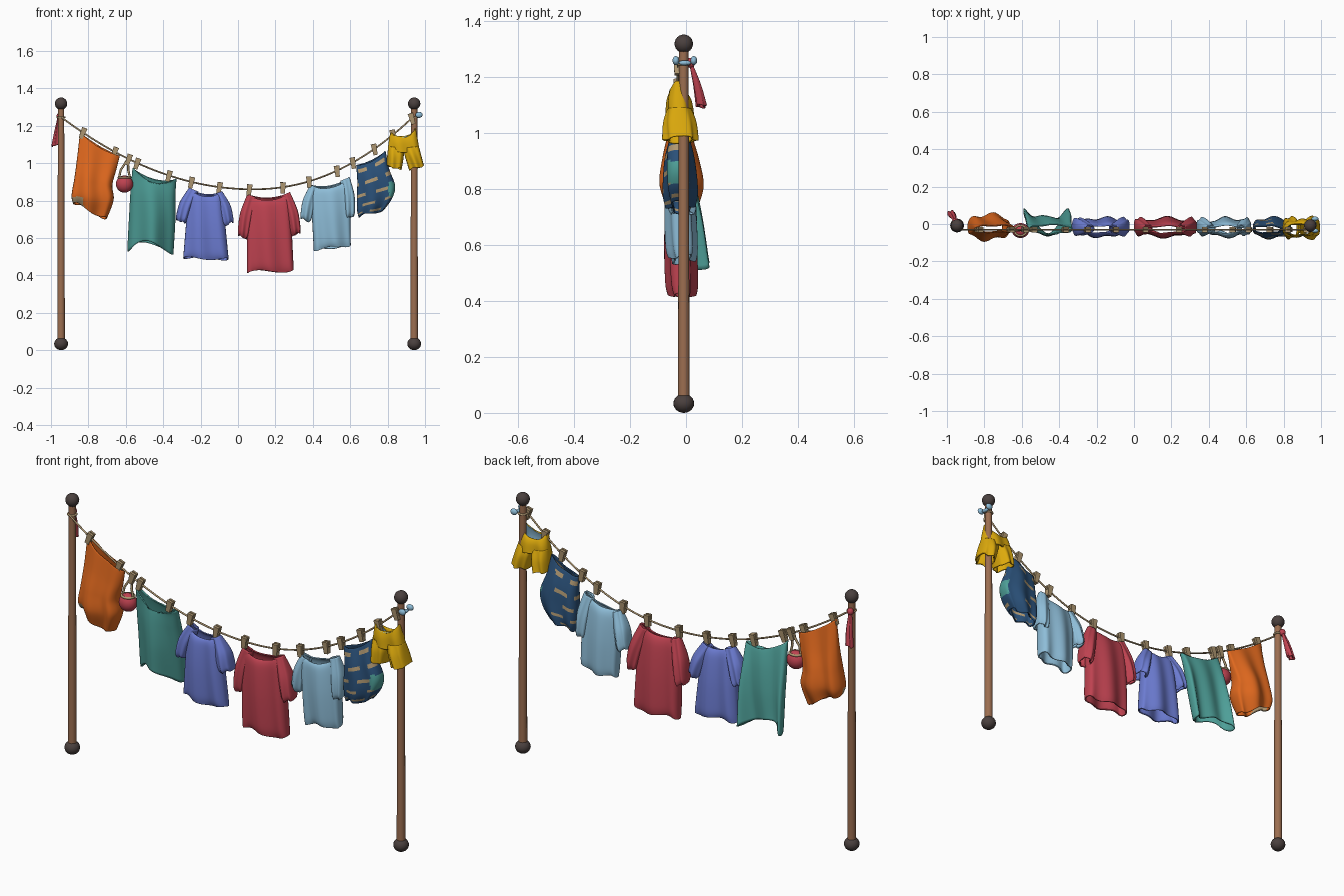
import bpy, bmesh, math
from mathutils import Vector, Matrix

cube = bpy.data.objects.get("Cube")
if cube:
    bpy.data.objects.remove(cube)


def material(name, code):
    def linear(v):
        return v / 12.92 if v < 0.04045 else ((v + 0.055) / 1.055) ** 2.4
    rgb = [linear(int(code[i:i + 2], 16) / 255) for i in (0, 2, 4)] + [1]
    mat = bpy.data.materials.new(name)
    mat.use_nodes = True
    mat.diffuse_color = rgb
    bsdf = next(n for n in mat.node_tree.nodes if n.type == 'BSDF_PRINCIPLED')
    bsdf.inputs["Base Color"].default_value = rgb
    bsdf.inputs["Roughness"].default_value = 0.8
    return mat


WOOD = material("brown wood", "9C6E50")
DARK = material("dark knob", "4A403E")
TAN = material("tan", "B09872")
RED = material("red cloth", "BE4250")
ORANGE = material("orange cloth", "DF681E")
TEAL = material("teal cloth", "4E9F98")
VIOLET = material("periwinkle cloth", "6C7CD2")
SKY = material("light blue cloth", "8EBDD8")
NAVY = material("navy cloth", "2A5078")
YELLOW = material("yellow cloth", "DDAA0C")


def finish(name, bm, mats, angle=50):
    mesh = bpy.data.meshes.new(name)
    bmesh.ops.recalc_face_normals(bm, faces=bm.faces)
    bm.to_mesh(mesh)
    bm.free()
    for m in mats:
        mesh.materials.append(m)
    mesh.shade_smooth()
    mesh.set_sharp_from_angle(angle=math.radians(angle))
    obj = bpy.data.objects.new(name, mesh)
    bpy.context.collection.objects.link(obj)
    return obj


def ball(name, mat, centre, size):
    bm = bmesh.new()
    bmesh.ops.create_uvsphere(bm, u_segments=20, v_segments=12, radius=1)
    bmesh.ops.transform(bm, matrix=Matrix.Translation(centre) @ Matrix.Diagonal((*size, 1)), verts=bm.verts)
    return finish(name, bm, [mat])


def cord(name, mat, points, radius, cyclic=False):
    curve = bpy.data.curves.new(name, 'CURVE')
    curve.dimensions = '3D'
    curve.bevel_depth = radius
    curve.bevel_resolution = 2
    spline = curve.splines.new('POLY')
    spline.points.add(len(points) - 1)
    for p, co in zip(spline.points, points):
        p.co = (*co, 1)
    spline.use_cyclic_u = cyclic
    curve.materials.append(mat)
    obj = bpy.data.objects.new(name, curve)
    bpy.context.collection.objects.link(obj)
    return obj


# Cloth tube: each row is left x, left z, right x, right z, half depth, centre y
def cloth(name, mats, rows, sag=0.0, hem=0.0, curl=0.0, fold=0.009, phase=0.0, rule=None, lining=0):
    sides, steps = 56, 9
    pts = [Vector(r) for r in rows]
    pts = [pts[0]] + pts + [pts[-1]]
    smooth = []
    for i in range(1, len(pts) - 2):
        a, b, c, d = pts[i - 1:i + 3]
        for k in range(steps):
            t = k / steps
            smooth.append(0.5 * (2 * b + (c - a) * t + (2 * a - 5 * b + 4 * c - d) * t ** 2
                                 + (3 * b - a - 3 * c + d) * t ** 3))
    smooth.append(pts[-1])
    bm = bmesh.new()
    rings = []
    for i, (xl, zl, xr, zr, depth, yc) in enumerate(smooth):
        t = i / (len(smooth) - 1)
        ring = []
        for j in range(sides):
            a = math.tau * j / sides
            c, s = math.cos(a), math.sin(a)
            u = (c + 1) / 2
            x = xl + (xr - xl) * u
            y = yc - depth * math.copysign(abs(s) ** 0.65, s) + curl * c * c * t
            y += fold * (0.3 + t) * abs(s) * math.sin(5 * a + phase + 1.5 * t)
            z = zl + (zr - zl) * u
            z -= sag * (1 - t) ** 5 * (1 - c * c) * (0.6 if (s > 0) == bool(lining) else 1)
            z -= hem * t ** 4 * c * c
            z += 0.8 * fold * t ** 3 * math.sin(3 * a + phase)
            ring.append(bm.verts.new((x, y, z)))
        rings.append(ring)
    for i in range(len(rings) - 1):
        for j in range(sides):
            k = (j + 1) % sides
            f = bm.faces.new((rings[i][j], rings[i][k], rings[i + 1][k], rings[i + 1][j]))
            if rule:
                f.material_index = rule(f.calc_center_median(), i, j)
    obj = finish(name, bm, mats, 80)
    solid = obj.modifiers.new("thickness", 'SOLIDIFY')
    solid.thickness = 0.006
    solid.offset = -1
    solid.material_offset = lining
    return obj


def shirt(name, mat, shoulders, hems, cuffs, depth, phase):
    (a, b), (c, d) = [[Vector(p) for p in pair] for pair in (shoulders, hems)]
    rows = []
    for t, k in ((0, 0.35), (0.15, 0.75), (0.5, 1), (0.88, 1), (1, 0.8)):
        rows.append((*a.lerp(c, t), *b.lerp(d, t), depth * k, -0.028 + 0.014 * t))
    cloth(name + "_body", [mat], rows, sag=0.04, phase=phase)
    # Short hanging sleeves
    for side, label, p, q in ((-1, "right", a, Vector(cuffs[0])), (1, "left", b, Vector(cuffs[1]))):
        mid = p.lerp(q, 0.5) + Vector((side * 0.013, 0.01))
        low = p.lerp(q, 0.85) + Vector((side * 0.008, 0))
        cloth(f"{name}_{label}_sleeve", [mat], [
            (*p, p.x - side * 0.05, p.y - 0.02, 0.02, -0.025),
            (*mid, mid.x - side * 0.065, mid.y - 0.025, depth * 0.85, -0.018),
            (*low, low.x - side * 0.06, low.y - 0.025, depth * 0.95, -0.014),
            (*q, q.x - side * 0.05, q.y - 0.02, depth * 0.75, -0.012)], fold=0.006, phase=phase + side)


# Posts with round ends
POST_Y = -0.008
for x, side in ((-0.946, "right"), (0.942, "left")):
    bm = bmesh.new()
    bmesh.ops.create_cone(bm, cap_ends=True, segments=14, radius1=0.021, radius2=0.017, depth=1.28,
                          matrix=Matrix.Translation((x, POST_Y, 0.67)))
    finish(side + "_post", bm, [WOOD])
    ball(side + "_post_foot", DARK, (x, POST_Y, 0.034), (0.037, 0.037, 0.034))
    ball(side + "_post_top", DARK, (x, POST_Y, 1.318), (0.033, 0.033, 0.033))
    loop = [(x + 0.02 * math.cos(i * math.tau / 16), POST_Y + 0.02 * math.sin(i * math.tau / 16), 1.245)
            for i in range(16)]
    cord(side + "_rope_wrap", TAN, loop, 0.005, True)


# Sagging rope
def rope_z(x):
    d = x - 0.08
    return 0.86 + (0.367 * d * d if d < 0 else 0.536 * d ** 2.1)


ROPE_Y = -0.03
cord("rope", TAN, [(x, ROPE_Y, rope_z(x)) for x in [-0.946 + 1.888 * i / 48 for i in range(49)]], 0.0045)

# Pegs: two tapered prongs leaning together
for n, x in enumerate((-0.83, -0.66, -0.585, -0.54, -0.37, -0.25, -0.1, 0.06, 0.24, 0.38, 0.53, 0.615,
                       0.73, 0.83, 0.93)):
    bm = bmesh.new()
    for s in (-1, 1):
        made = bmesh.ops.create_cube(bm, size=1)["verts"]
        for v in made:
            v.co.x *= 0.03 if v.co.z > 0 else 0.022
            v.co.y *= 0.012
            v.co.z *= 0.06
        bmesh.ops.transform(bm, verts=made, matrix=Matrix.Translation((0, s * 0.007, 0))
                            @ Matrix.Rotation(-s * 0.06, 4, 'X'))
    slope = (rope_z(x + 0.01) - rope_z(x - 0.01)) / 0.02
    bmesh.ops.transform(bm, verts=bm.verts, matrix=Matrix.Translation((x, ROPE_Y, rope_z(x) - 0.004))
                        @ Matrix.Rotation(-math.atan(slope) * 0.5 + 0.1, 4, 'Y'))
    finish(f"peg_{n}", bm, [TAN], 20)

# Three shirts
shirt("periwinkle_shirt", VIOLET, ((-0.262, 0.868), (-0.085, 0.85)), ((-0.293, 0.495), (-0.05, 0.485)),
      ((-0.332, 0.70), (-0.024, 0.685)), 0.05, 0.4)
shirt("red_shirt", RED, ((0.05, 0.835), (0.278, 0.845)), ((0.047, 0.42), (0.298, 0.422)),
      ((0.0, 0.615), (0.334, 0.63)), 0.05, 1.7)
shirt("light_blue_shirt", SKY, ((0.386, 0.885), (0.597, 0.925)), ((0.405, 0.535), (0.603, 0.56)),
      ((0.335, 0.705), (0.622, 0.72)), 0.049, 2.9)

# Orange garment with a tan corner
cloth("orange_garment", [ORANGE, TAN], [
    (-0.845, 1.165, -0.632, 1.04, 0.02, -0.025), (-0.86, 1.03, -0.652, 0.96, 0.04, -0.02),
    (-0.875, 0.92, -0.672, 0.88, 0.06, -0.018), (-0.89, 0.83, -0.665, 0.80, 0.068, -0.016),
    (-0.882, 0.79, -0.70, 0.70, 0.045, -0.015)], sag=0.02, fold=0.012, phase=0.8,
    rule=lambda p, i, j: int(p.x < -0.825 and p.z < 0.82 and p.y < -0.02))

# Teal wrap with ends curling backwards
cloth("teal_wrap", [TEAL], [
    (-0.564, 0.975, -0.329, 0.915, 0.025, -0.028), (-0.575, 0.85, -0.335, 0.82, 0.038, -0.02),
    (-0.583, 0.72, -0.335, 0.70, 0.042, -0.012), (-0.592, 0.59, -0.345, 0.56, 0.036, -0.005)],
    sag=0.05, hem=0.055, curl=0.075, fold=0.012, phase=2.2)


# Navy garment with dashed stripes and a teal side patch
def navy_rule(p, i, j):
    if p.x > 0.805 and p.y < 0.01 and 0.82 < p.z < 0.9:
        return 2
    plain_back = p.y > -0.01 and p.x > 0.745
    return int(not plain_back and i % 7 in (3, 4) and (j + 5 * (i // 7)) % 12 > 4)


cloth("navy_garment", [NAVY, TAN, TEAL], [
    (0.632, 0.99, 0.789, 1.065, 0.02, -0.028), (0.638, 0.90, 0.808, 0.97, 0.045, -0.025),
    (0.635, 0.82, 0.84, 0.88, 0.054, -0.022), (0.637, 0.75, 0.825, 0.81, 0.054, -0.02),
    (0.645, 0.715, 0.785, 0.75, 0.042, -0.02)], sag=0.02, phase=1.2, rule=navy_rule)

# Yellow shorts with a light blue lining showing over the low back waist
cloth("yellow_shorts_hips", [YELLOW, SKY], [
    (0.815, 1.17, 0.95, 1.185, 0.026, -0.03), (0.805, 1.11, 0.962, 1.12, 0.043, -0.025),
    (0.80, 1.06, 0.972, 1.06, 0.046, -0.022)], sag=0.07, fold=0.005, phase=0.5, lining=1)
cloth("yellow_shorts_right_leg", [YELLOW], [
    (0.803, 1.09, 0.886, 1.08, 0.042, -0.024), (0.798, 1.04, 0.886, 1.035, 0.055, -0.022),
    (0.795, 0.985, 0.875, 0.968, 0.058, -0.02)], fold=0.006)
cloth("yellow_shorts_left_leg", [YELLOW], [
    (0.882, 1.08, 0.967, 1.09, 0.042, -0.024), (0.893, 1.035, 0.98, 1.04, 0.055, -0.022),
    (0.915, 0.965, 0.994, 0.985, 0.058, -0.02)], fold=0.006, phase=2)

# Small red bag with a band and strap
BAG = Vector((-0.607, -0.035, 0.888))
ball("bag", RED, BAG, (0.046, 0.04, 0.046))
cord("bag_band", TAN, [BAG + Vector((0.032 * math.cos(i * math.tau / 16), 0.028 * math.sin(i * math.tau / 16),
                                     0.034)) for i in range(16)], 0.006, True)
for s, side in ((-1, "right"), (1, "left")):
    cord(f"bag_{side}_strap", TAN, [BAG + Vector((s * 0.03, 0, 0.032)), BAG + Vector((s * 0.02, 0, 0.075)),
                                    (-0.588, ROPE_Y, rope_z(-0.588))], 0.006)

# Red scarf knotted behind the right post
cloth("red_scarf", [RED], [
    (-0.965, 1.245, -0.948, 1.245, 0.006, 0.018), (-0.982, 1.17, -0.95, 1.17, 0.013, 0.04),
    (-0.998, 1.09, -0.957, 1.10, 0.017, 0.055)], fold=0.003)
ball("scarf_knot", RED, (-0.955, 0.016, 1.25), (0.016, 0.016, 0.018))

# Light blue bow on the left post
for s, side in ((-1, "front"), (1, "back")):
    ball(f"bow_{side}_loop", SKY, (0.968, s * 0.032 - 0.004, 1.258), (0.019, 0.012, 0.016))
ball("bow_knot", SKY, (0.966, -0.004, 1.25), (0.01, 0.022, 0.009))
